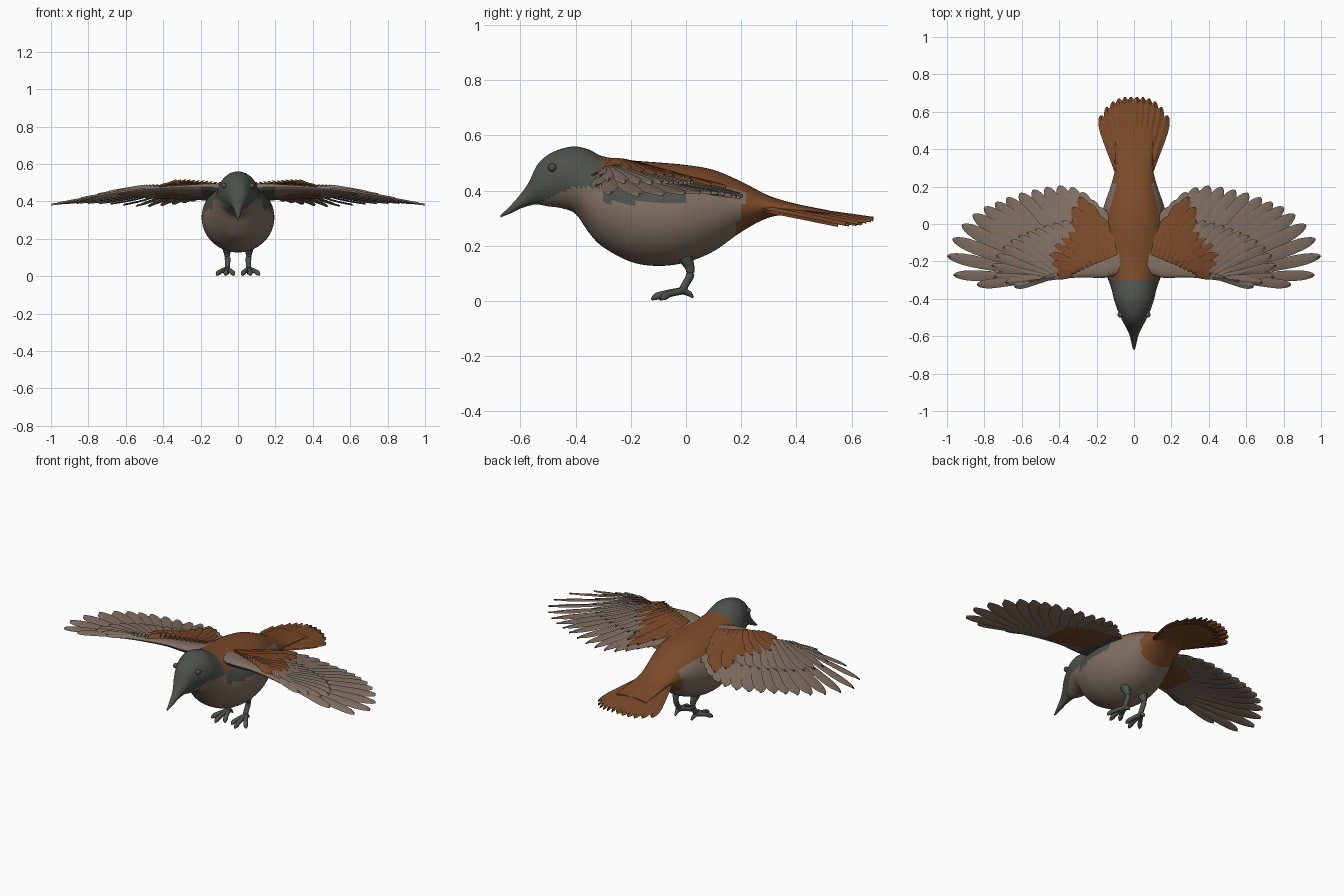
import bpy, bmesh, math
from mathutils import Vector

if "Cube" in bpy.data.objects:
    bpy.data.objects.remove(bpy.data.objects["Cube"])


def material(name, rgb):
    m = bpy.data.materials.new(name)
    m.use_nodes = True
    m.diffuse_color = (*rgb, 1)
    m.node_tree.nodes["Principled BSDF"].inputs["Base Color"].default_value = (*rgb, 1)
    return m


MATS = [material("slate_grey", (0.075, 0.083, 0.07)),
        material("rust_brown", (0.2, 0.07, 0.023)),
        material("dusty_tan", (0.22, 0.16, 0.125))]
GREY, RUST, TAN = range(3)


def loft(bm, rings, mat=0):
    """Skin a list of closed rings and cap both ends."""
    loops = [[bm.verts.new(p) for p in ring] for ring in rings]
    faces = [bm.faces.new(loops[0]), bm.faces.new(loops[-1])]
    n = len(loops[0])
    for a, b in zip(loops, loops[1:]):
        for i in range(n):
            j = (i + 1) % n
            faces.append(bm.faces.new((a[i], a[j], b[j], b[i])))
    for f in faces:
        f.material_index = mat


def finish(name, bm, rule=None, mirror=False, angle=40):
    bmesh.ops.recalc_face_normals(bm, faces=bm.faces)
    bm.normal_update()
    if rule:
        for f in bm.faces:
            f.material_index = rule(f.calc_center_median(), f.normal)
    mesh = bpy.data.meshes.new(name)
    bm.to_mesh(mesh)
    bm.free()
    for m in MATS:
        mesh.materials.append(m)
    ob = bpy.data.objects.new(name, mesh)
    bpy.context.collection.objects.link(ob)
    bpy.ops.object.select_all(action='DESELECT')
    ob.select_set(True)
    bpy.context.view_layer.objects.active = ob
    bpy.ops.object.shade_smooth_by_angle(angle=math.radians(angle))
    if mirror:
        ob.modifiers.new("Mirror", 'MIRROR').use_axis[0] = True
    return ob


def smooth_keys(keys, steps):
    """Catmull-Rom interpolation through rows of numbers."""
    out = []
    for i in range(len(keys) - 1):
        p = [Vector(keys[min(max(k, 0), len(keys) - 1)]) for k in range(i - 1, i + 3)]
        for s in range(steps):
            t = s / steps
            out.append(p[1] + (p[2] - p[0]) * (t / 2)
                       + (p[0] * 2 - p[1] * 5 + p[2] * 4 - p[3]) * (t * t / 2)
                       + (p[1] * 3 - p[0] - p[2] * 3 + p[3]) * (t ** 3 / 2))
    return out + [Vector(keys[-1])]


def tube(bm, path, mat, sides=10):
    """Tapered tube through (x, y, z, radius) points."""
    pts = smooth_keys(path, 4)
    rings = []
    for i, p in enumerate(pts):
        d = (pts[min(i + 1, len(pts) - 1)] - pts[max(i - 1, 0)]).to_3d()
        q = d.to_track_quat('Z', 'Y')
        rings.append([p.to_3d() + q @ Vector((math.cos(a), math.sin(a), 0)) * p[3]
                      for a in (math.tau * k / sides for k in range(sides))])
    loft(bm, rings, mat)


# Body, head and beak: y, bottom, top, half width
BODY = [(-.672, .303, .311, .005), (-.635, .318, .347, .014), (-.6, .335, .387, .022),
        (-.57, .345, .43, .034), (-.54, .35, .492, .05), (-.5, .343, .53, .07),
        (-.45, .336, .552, .092), (-.4, .315, .56, .108), (-.35, .245, .548, .12),
        (-.3, .195, .524, .137), (-.2, .142, .51, .178), (-.1, .127, .502, .194),
        (0, .14, .493, .188), (.1, .18, .475, .16), (.2, .25, .433, .125),
        (.3, .302, .382, .1), (.4, .314, .352, .1), (.52, .308, .328, .1)]


def body_colour(c, n):
    if c.y < -.3:
        return GREY if c.y < -.53 or c.z > min(.41, .345 + .5 * (c.y + .55)) else TAN
    if c.y > .12 + .25 * c.z or c.z > .43 - .15 * max(0, c.y):
        return RUST
    return GREY if c.z > .355 and c.y < 0 else TAN


bm = bmesh.new()
rings = []
for y, lo, hi, w in smooth_keys(BODY, 6):
    rings.append([(w * math.cos(a), y, (lo + hi) / 2 + (hi - lo) / 2 * math.sin(a))
                  for a in (math.tau * k / 56 for k in range(56))])
loft(bm, rings)
finish("body", bm, body_colour)

# Eyes
bm = bmesh.new()
bmesh.ops.create_uvsphere(bm, u_segments=16, v_segments=10, radius=.015)
bmesh.ops.translate(bm, verts=bm.verts, vec=(.074, -.485, .483))
finish("eyes", bm, mirror=True)


def wing_z(x, y):
    """Height of the arched wing surface."""
    slope = .2 * min(1, max(0, 1 - x) / .5)
    return .482 - .15 * max(0, x - .25) ** 1.5 - slope * (y + .25)


def feather(bm, root, tip, half, mat, height, lift=0, roll=.005, thick=.005):
    """Flat blade with a raised shaft and a rounded tip."""
    root, tip = Vector(root), Vector(tip)
    side = (tip - root).orthogonal().normalized()
    rings = []
    for t in (0, .2, .4, .6, .75, .85, .92, .97, 1):
        w = half * min(1, .45 + .8 * t)
        if t > .75:
            w *= math.sqrt(max(.02, 1 - ((t - .75) / .25) ** 2))
        c = root.lerp(tip, t)
        z = height(c.x, c.y) + lift * (1 - .5 * t)
        a, b = c + side * w, c - side * w
        rings.append([(a.x, a.y, z + roll), (c.x, c.y, z + thick),
                      (b.x, b.y, z - roll), (c.x, c.y, z - thick)])
    loft(bm, rings, mat)


def along(start, end, t):
    return Vector(start).lerp(Vector(end), t)


# Wing arm: x, leading y, trailing y, thickness
ARM = [(.06, -.26, .1, .05), (.16, -.288, .07, .045), (.28, -.285, .04, .034),
       (.42, -.298, -.02, .024), (.54, -.315, -.12, .014), (.64, -.325, -.26, .005)]


def arm_colour(c, n):
    if n.z < 0 and c.x < .2:
        return GREY
    rust = c.x < .44 and c.y > -.25 + .1 * abs(c.x - .36) / .1 * (c.x < .36) * .5
    return RUST if rust else TAN


bm = bmesh.new()
rings = []
for x, front, back, thick in smooth_keys(ARM, 6):
    ring = []
    for k in range(32):
        a = math.tau * k / 32
        y = (front + back) / 2 - (back - front) / 2 * math.cos(a)
        ring.append((x, y, wing_z(x, y) - .012 + thick * math.sin(a) * (.62 + .38 * math.cos(a))))
    rings.append(ring)
loft(bm, rings)
finish("wing_arms", bm, arm_colour, mirror=True)

# Flight feathers with a shorter covert over each
TIPS = [(.84, -.325), (.965, -.272), (.998, -.17), (.97, -.08), (.92, -.005), (.86, .05),
        (.8, .09), (.74, .115), (.68, .14), (.61, .165), (.54, .182), (.47, .197),
        (.4, .205), (.335, .195), (.28, .17), (.235, .13), (.19, .09)]
flight, coverts = bmesh.new(), bmesh.new()
last = len(TIPS) - 1
for i, tip in enumerate(TIPS):
    t = i / last
    root = along((.5, -.295), (.13, -.15), t ** 1.2)
    half = .026 + .016 * min(1, i / 5)
    feather(flight, root, tip, half, TAN, wing_z, lift=-.004)
    feather(coverts, root, root.lerp(Vector(tip), .55), half * .75, TAN, wing_z, lift=.012)
feather(flight, (.42, -.28), (.64, -.335), .022, TAN, wing_z)
finish("flight_feathers", flight, mirror=True, angle=25)
finish("wing_coverts", coverts, mirror=True, angle=25)

# Rust shoulder feathers in two overlapping rows
SHOULDER = [(.41, -.265), (.445, -.22), (.45, -.165), (.425, -.115), (.385, -.08), (.345, -.045),
            (.33, .02), (.325, .09), (.29, .145), (.245, .11), (.19, .04)]
bm = bmesh.new()
for i, tip in enumerate(SHOULDER):
    root = along((.33, -.262), (.1, -.17), i / (len(SHOULDER) - 1))
    feather(bm, root, tip, .034, RUST, wing_z, lift=.024)
    feather(bm, root, root.lerp(Vector(tip), .6), .032, RUST, wing_z, lift=.032)
finish("shoulder_feathers", bm, mirror=True, angle=25)


# Tail fan
def tail_z(x, y):
    return .352 - .14 * (y - .3) - .9 * x * x


bm = bmesh.new()
COUNT = 12
for i in range(COUNT):
    s = 2 * i / (COUNT - 1) - 1
    tip = (.178 * s, .68 - .1 * abs(s) ** 3)
    feather(bm, (.075 * s, .24), tip, .03, RUST, tail_z, lift=-.01 * abs(s),
            roll=.006 if s > 0 else -.006, thick=.007)
    feather(bm, (.07 * s, .24), (.155 * s, .64 - .09 * abs(s) ** 3), .03, RUST,
            lambda x, y: tail_z(x, y) - .022, roll=.004)
finish("tail_feathers", bm, angle=25)

# Legs and feet
bm = bmesh.new()
tube(bm, [(.06, -.01, .2, .04), (.06, 0, .155, .027), (.058, .014, .12, .017),
          (.056, .014, .09, .015), (.056, -.005, .055, .014), (.058, -.015, .03, .016)], GREY, 14)
for x, y in ((.022, -.095), (.066, -.125), (.115, -.09)):
    mid = along((.058, -.01), (x, y), .6)
    end = along((.058, -.01), (x, y), .85)
    tube(bm, [(.058, -.008, .038, .014), (*mid, .026, .012), (*end, .016, .013), (x, y, .005, .004)], GREY)
tube(bm, [(.058, -.01, .036, .013), (.055, .012, .026, .01), (.053, .026, .012, .004)], GREY)
finish("legs", bm, mirror=True, angle=60)
